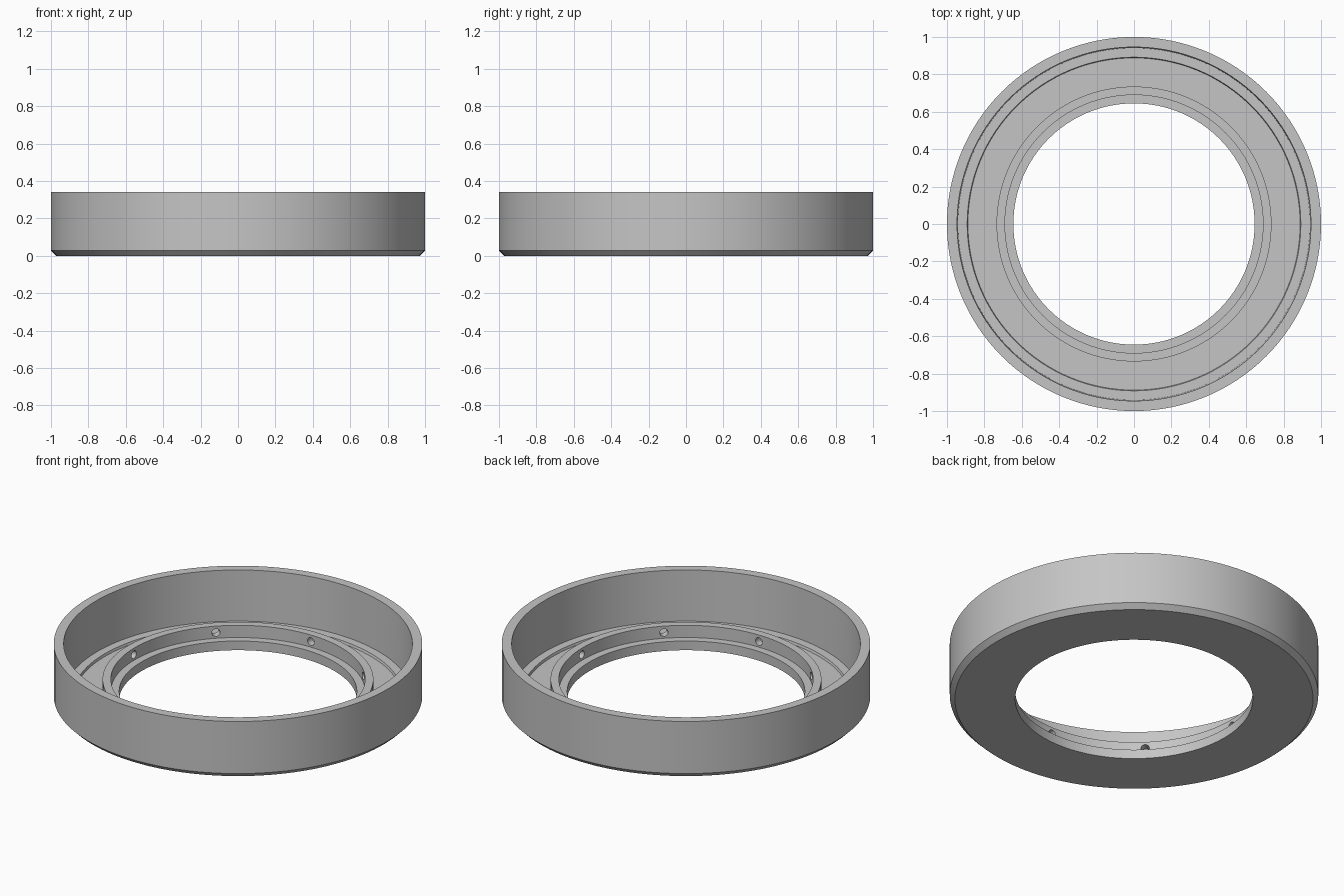
import bpy, bmesh, math
from mathutils import Matrix

if "Cube" in bpy.data.objects:
    bpy.data.objects.remove(bpy.data.objects["Cube"])

SEGMENTS = 128

grey = bpy.data.materials.new("plain grey")
grey.diffuse_color = (0.56, 0.56, 0.56, 1)
grey.use_nodes = True
grey.node_tree.nodes["Principled BSDF"].inputs["Base Color"].default_value = grey.diffuse_color


def new_object(name, bm):
    mesh = bpy.data.meshes.new(name)
    bmesh.ops.recalc_face_normals(bm, faces=bm.faces)
    bm.to_mesh(mesh)
    bm.free()
    obj = bpy.data.objects.new(name, mesh)
    bpy.context.collection.objects.link(obj)
    mesh.materials.append(grey)
    return obj


def lathe(name, profile):
    """Turn a closed (radius, height) profile around the z axis."""
    bm = bmesh.new()
    rings = []
    for r, z in profile:
        rings.append([bm.verts.new((r * math.cos(a), r * math.sin(a), z))
                      for a in (2 * math.pi * i / SEGMENTS for i in range(SEGMENTS))])
    for k, ring in enumerate(rings):
        nxt = rings[(k + 1) % len(rings)]
        for i in range(SEGMENTS):
            j = (i + 1) % SEGMENTS
            bm.faces.new((ring[i], ring[j], nxt[j], nxt[i]))
    return new_object(name, bm)


# Ring housing: tall outer wall, stepped floor, raised inner rim and ledge
housing = lathe("ring_housing", [
    (0.645, 0.0), (0.972, 0.0), (1.0, 0.028), (1.0, 0.34),      # underside, chamfer, outer wall
    (0.946, 0.34), (0.941, 0.036),                              # inside of outer wall
    (0.892, 0.036), (0.888, 0.022),                             # shallow step in the floor
    (0.735, 0.022), (0.735, 0.128),                             # floor, raised rim
    (0.69, 0.128), (0.69, 0.055), (0.645, 0.055),               # rim inside, ledge
])

# Eight radial screw holes through the raised rim
bm = bmesh.new()
for i in range(8):
    turn = Matrix.Rotation(i * math.pi / 4, 4, 'Z')
    place = Matrix.Translation((0.7125, 0, 0.089))
    lie = Matrix.Rotation(math.pi / 2, 4, 'Y')
    bmesh.ops.create_cone(bm, cap_ends=True, segments=24, radius1=0.023,
                          radius2=0.023, depth=0.12, matrix=turn @ place @ lie)
cutter = new_object("screw_hole_cutter", bm)
cutter.hide_render = True
cutter.hide_set(True)

cut = housing.modifiers.new("screw_holes", 'BOOLEAN')
cut.operation = 'DIFFERENCE'
cut.solver = 'EXACT'
cut.object = cutter

bpy.context.view_layer.objects.active = housing
housing.select_set(True)
bpy.ops.object.modifier_apply(modifier=cut.name)
bpy.data.objects.remove(cutter)
bpy.ops.object.shade_smooth_by_angle(angle=math.radians(30))
